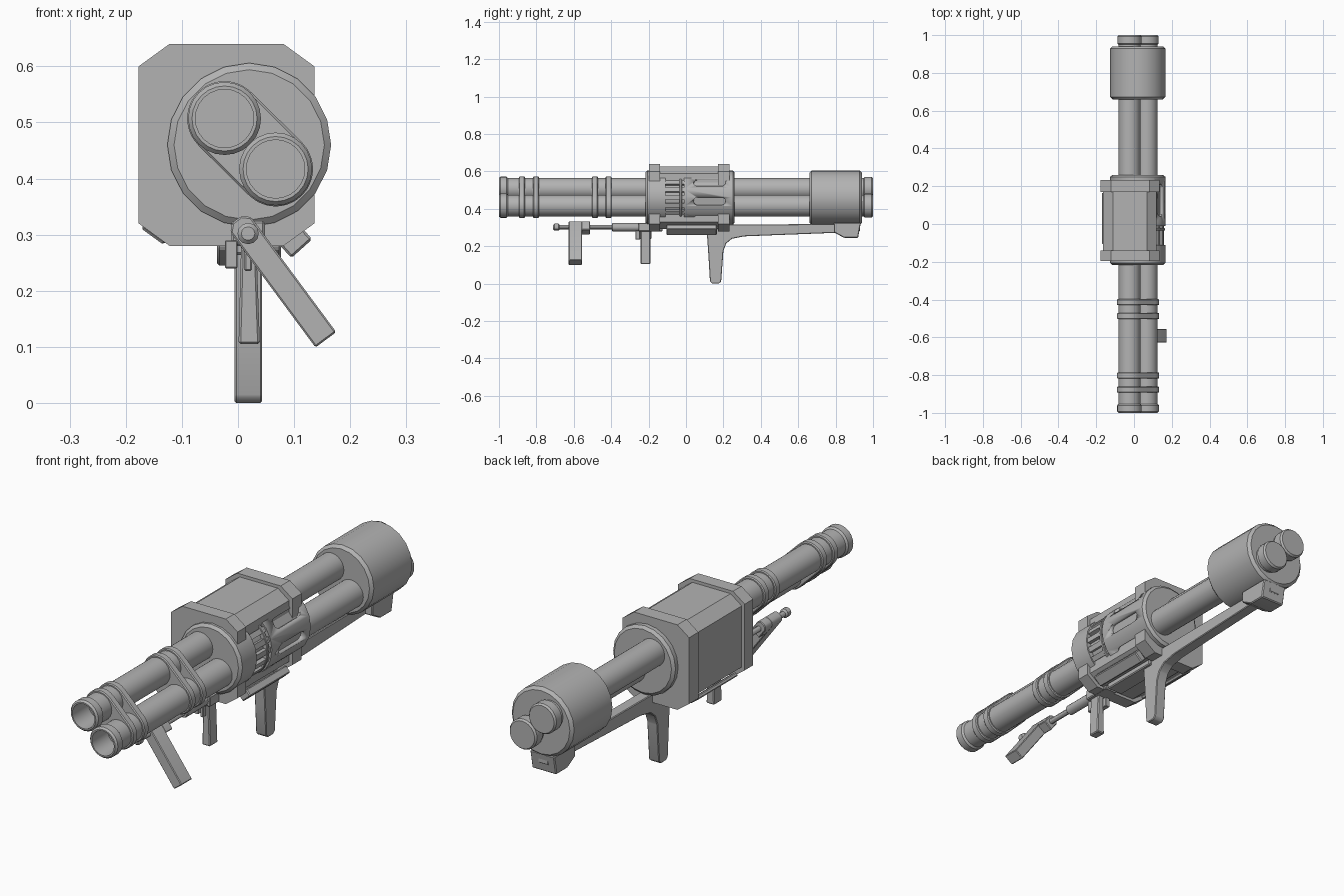
import bpy, bmesh
from math import sin, cos, pi, radians
from mathutils import Vector, Matrix

old = bpy.data.objects.get("Cube")
if old:
    bpy.data.objects.remove(old, do_unlink=True)

grey = bpy.data.materials.new("plain grey")
grey.use_nodes = True
grey.diffuse_color = (0.45, 0.45, 0.45, 1)
grey.node_tree.nodes["Principled BSDF"].inputs["Base Color"].default_value = grey.diffuse_color

BARRELS = [(-0.024, 0.507), (0.067, 0.417)]
CX, CZ = 0.02, 0.46


def finish(name, bm):
    bmesh.ops.remove_doubles(bm, verts=bm.verts, dist=1e-5)
    bmesh.ops.recalc_face_normals(bm, faces=bm.faces)
    mesh = bpy.data.meshes.new(name)
    bm.to_mesh(mesh)
    bm.free()
    mesh.materials.append(grey)
    ob = bpy.data.objects.new(name, mesh)
    bpy.context.collection.objects.link(ob)
    bpy.ops.object.select_all(action='DESELECT')
    ob.select_set(True)
    bpy.context.view_layer.objects.active = ob
    bpy.ops.object.shade_smooth_by_angle(angle=radians(30))
    return ob


def lathe(name, x, z, profile, sides=20):
    """Spin (y, radius) points about a lengthwise axis."""
    bm = bmesh.new()
    rings = []
    for y, r in profile:
        rings.append([bm.verts.new((x + r * cos(2 * pi * i / sides), y,
                                    z + r * sin(2 * pi * i / sides))) for i in range(sides)])
    for a, b in zip(rings, rings[1:]):
        for i in range(sides):
            j = (i + 1) % sides
            bm.faces.new((a[i], a[j], b[j], b[i]))
    return finish(name, bm)


def drum(name, x, z, y0, y1, r, edge=0.006, sides=20):
    return lathe(name, x, z, [(y0, 0), (y0, r - edge), (y0 + edge, r),
                              (y1 - edge, r), (y1, r - edge), (y1, 0)], sides)


def prism(name, outline, lo, hi, axis='y', bevel=0.0):
    """Extrude an (x, z) outline along y, or a (y, z) outline along x."""
    bm = bmesh.new()
    place = (lambda p, d: (p[0], d, p[1])) if axis == 'y' else (lambda p, d: (d, p[0], p[1]))
    face = bm.faces.new([bm.verts.new(place(p, lo)) for p in outline])
    ext = bmesh.ops.extrude_face_region(bm, geom=[face])
    moved = [v for v in ext['geom'] if isinstance(v, bmesh.types.BMVert)]
    shift = Vector((0, hi - lo, 0)) if axis == 'y' else Vector((hi - lo, 0, 0))
    bmesh.ops.translate(bm, vec=shift, verts=moved)
    if bevel:
        bmesh.ops.bevel(bm, geom=bm.edges[:], offset=bevel, segments=1, affect='EDGES')
    return finish(name, bm)


def block(name, centre, size, angle=0.0, bevel=0.004):
    """Box turned about the lengthwise axis."""
    bm = bmesh.new()
    m = (Matrix.Translation(centre) @ Matrix.Rotation(angle, 4, 'Y')
         @ Matrix.Diagonal((*size, 1)))
    bmesh.ops.create_cube(bm, size=1, matrix=m)
    if bevel:
        bmesh.ops.bevel(bm, geom=bm.edges[:], offset=bevel, segments=1, affect='EDGES')
    return finish(name, bm)


def octagon(x0, x1, z0, z1, cx, cz):
    return [(x0 + cx, z0), (x1 - cx, z0), (x1, z0 + cz), (x1, z1 - cz),
            (x1 - cx, z1), (x0 + cx, z1), (x0, z1 - cz), (x0, z0 + cz)]


# Twin barrels with hollow muzzles and rear caps
for side, (x, z) in zip(("upper", "lower"), BARRELS):
    lathe(side + "_barrel", x, z,
          [(-0.88, 0), (-0.88, 0.052), (-1, 0.052), (-1, 0.058), (-0.992, 0.065),
           (-0.96, 0.065), (-0.952, 0.058), (0.95, 0.058), (0.955, 0.064),
           (0.992, 0.064), (1, 0.058), (1, 0)], 24)

# Bands joining the barrels
for k, y in enumerate((-0.877, -0.802, -0.487, -0.414)):
    pts = []
    for (x, z), start in zip(BARRELS, (45, 225)):
        for i in range(13):
            a = radians(start + 15 * i)
            pts.append((x + 0.067 * cos(a), z + 0.067 * sin(a)))
    prism("barrel_band_%d" % (k + 1), pts, y - 0.016, y + 0.016, bevel=0.004)

# Rear drum
drum("rear_drum", CX, CZ, 0.66, 0.94, 0.146, 0.012)

# Round receiver with a recessed section
R = 0.146
receiver = lathe("receiver", CX, CZ,
                 [(-0.217, 0), (-0.217, R - 0.012), (-0.207, R), (-0.11, R), (-0.11, 0.125),
                  (-0.01, 0.125), (-0.01, R), (0.25, R), (0.26, R - 0.012), (0.26, 0)])
for i in range(20):
    a = radians(18 * i)
    block("receiver_vane_%d" % (i + 1),
          (CX + 0.13 * cos(a), -0.06, CZ + 0.13 * sin(a)), (0.018, 0.1, 0.022), -a, 0)
drum("receiver_ring", CX, CZ, -0.035, -0.022, 0.143, 0.002)

# Rounded slots cut into the receiver
for deg in (-50, -8, 34):
    pts = [(y + 0.022 * cos(radians(a)), 0.022 * sin(radians(a)))
           for y, s in ((0.19, -90), (0.062, 90)) for a in range(s, s + 181, 30)]
    cutter = prism("slot_cutter", pts, 0.128, 0.2, 'x')
    cutter.hide_render = True
    cutter.matrix_world = Matrix.Translation((CX, 0, CZ)) @ Matrix.Rotation(-radians(deg), 4, 'Y')
    mod = receiver.modifiers.new("slot", 'BOOLEAN')
    mod.object, mod.operation, mod.solver = cutter, 'DIFFERENCE', 'EXACT'
    bpy.context.view_layer.objects.active = receiver
    bpy.ops.object.modifier_apply(modifier=mod.name)
    bpy.data.objects.remove(cutter, do_unlink=True)

# Chamfered housing and its end plates
prism("housing", octagon(-0.163, 0.12, 0.292, 0.627, 0.052, 0.038), -0.17, 0.2)
for name, y0, y1 in (("front_plate", -0.197, -0.14), ("rear_plate", 0.17, 0.232)):
    prism(name, octagon(-0.177, 0.136, 0.28, 0.64, 0.055, 0.04), y0, y1)

# Slanted strips on the lower housing corners
block("lower_strip_right", (0.103, 0.03, 0.287), (0.05, 0.27, 0.032), radians(-42))
block("lower_strip_left", (-0.148, 0.03, 0.303), (0.05, 0.27, 0.016), radians(36))
block("lower_strip_middle", (0.018, 0.03, 0.277), (0.075, 0.27, 0.026))

# Rear grip with its long rail
prism("rear_grip", [(0.115, 0.315), (0.113, 0.25), (0.12, 0.15), (0.128, 0.012), (0.14, 0),
                    (0.175, 0), (0.188, 0.012), (0.2, 0.175), (0.215, 0.215), (0.245, 0.24),
                    (0.31, 0.253), (0.8, 0.272), (0.93, 0.28), (0.93, 0.32)],
      -0.006, 0.043, 'x', 0.003)
prism("rail_end", octagon(-0.037, 0.077, 0.248, 0.4, 0.024, 0.024), 0.79, 0.93)
bpy.data.objects.remove(bpy.data.objects["rail_end"], do_unlink=True)
prism("rail_foot", [(0.79, 0.275), (0.845, 0.245), (0.92, 0.245), (0.935, 0.325), (0.79, 0.325)],
      -0.037, 0.077, 'x', 0.004)

# Middle grip and its mounting
prism("middle_grip", [(0.001, 0.105), (0.039, 0.105), (0.032, 0.3), (0.006, 0.3)],
      -0.243, -0.19, bevel=0.004)
block("grip_mount", (0.018, -0.19, 0.302), (0.06, 0.13, 0.045))
block("side_catch", (-0.012, -0.225, 0.265), (0.022, 0.08, 0.05), 0, 0.002)
block("trigger", (0.018, -0.258, 0.26), (0.014, 0.025, 0.05), 0, 0.003)

# Front rod with a knob
drum("rod_sleeve", 0.018, 0.302, -0.395, -0.2, 0.022, 0.003, 12)
drum("front_rod", 0.018, 0.302, -0.69, -0.38, 0.012, 0.002, 12)
drum("rod_knob", 0.018, 0.302, -0.71, -0.675, 0.019, 0.007, 12)

# Angled front handle and its collar
arm = [(-0.023, -0.205), (0.023, -0.205), (0.023, 0.022), (0.01, 0.034),
       (-0.01, 0.034), (-0.023, 0.022)]
t = radians(36.5)


def swing(pts):
    return [(0.018 + x * cos(t) - z * sin(t), 0.3 + x * sin(t) + z * cos(t)) for x, z in pts]


prism("front_handle", swing([(x, z - 0.028 if z < 0 else z) for x, z in arm]),
      -0.627, -0.556, bevel=0.003)
prism("handle_collar", swing([(x, -0.03 if z < 0 else z) for x, z in arm]),
      -0.56, -0.512, bevel=0.003)
